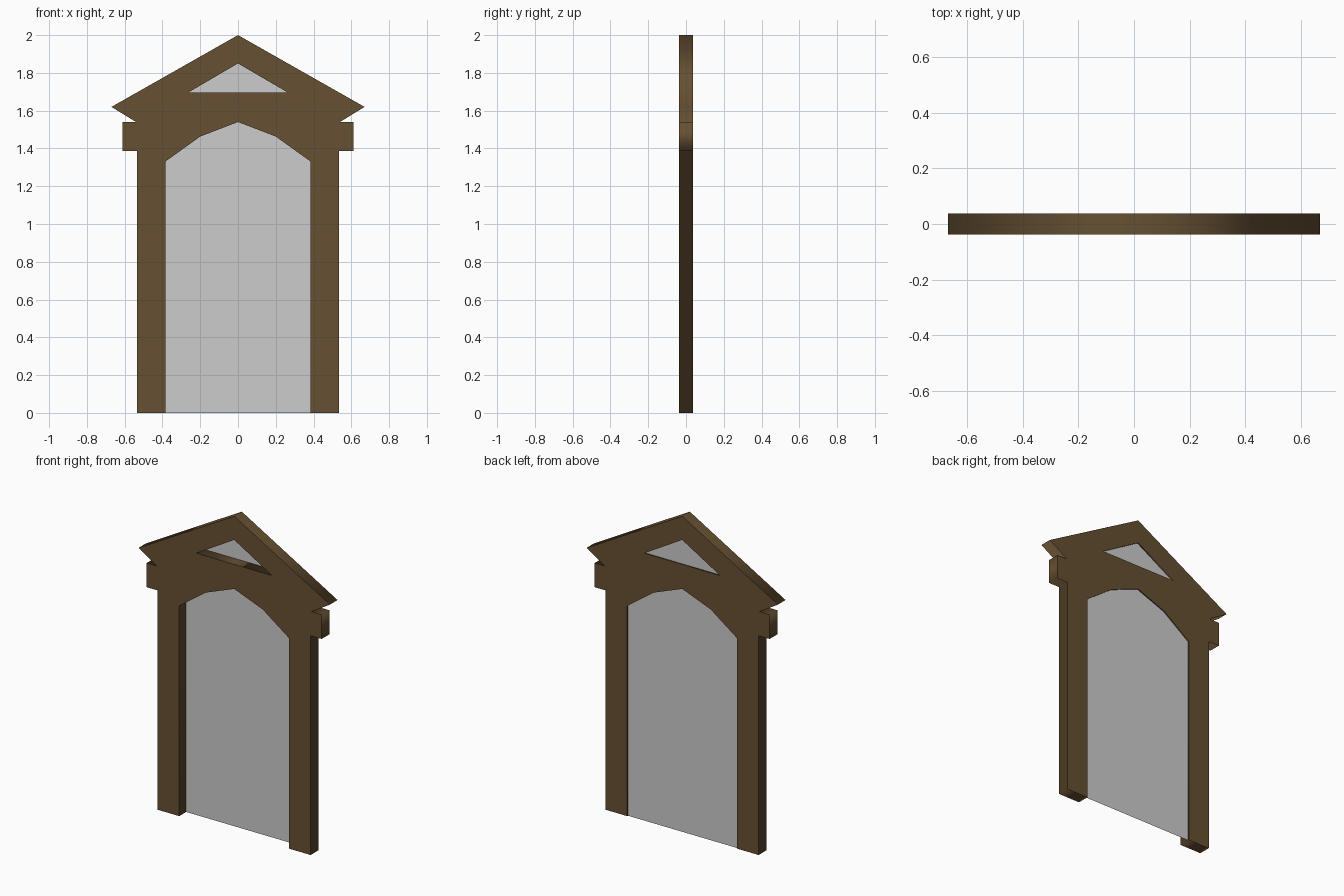
import bpy
from math import pi

cube = bpy.data.objects.get("Cube")
if cube:
    bpy.data.objects.remove(cube, do_unlink=True)

HALF_DEPTH = 0.038
PANE_Y = 0.031


def material(name, rgb):
    mat = bpy.data.materials.new(name)
    mat.use_nodes = True
    mat.diffuse_color = (*rgb, 1)
    mat.node_tree.nodes["Principled BSDF"].inputs["Base Color"].default_value = (*rgb, 1)
    return mat


def mirrored(half):
    """Close a right-hand profile, listed bottom to top, with its mirror image."""
    return half + [(-x, z) for x, z in reversed(half) if x > 0]


def flat_shape(name, outlines, mat, half_depth=0.0, y=0.0):
    """Upright filled shape; inner outlines become holes."""
    curve = bpy.data.curves.new(name, "CURVE")
    curve.dimensions = "2D"
    curve.fill_mode = "BOTH"
    curve.extrude = half_depth
    for outline in outlines:
        spline = curve.splines.new("POLY")
        spline.points.add(len(outline) - 1)
        for point, (x, z) in zip(spline.points, outline):
            point.co = (x, z, 0, 1)
        spline.use_cyclic_u = True
    curve.materials.append(mat)
    obj = bpy.data.objects.new(name, curve)
    obj.rotation_euler.x = pi / 2
    obj.location.y = y
    bpy.context.collection.objects.link(obj)
    # Turn the filled curve into a mesh
    bpy.ops.object.select_all(action="DESELECT")
    obj.select_set(True)
    bpy.context.view_layer.objects.active = obj
    bpy.ops.object.convert(target="MESH")
    return obj


wood = material("brown wood", (0.133, 0.080, 0.032))
glass = material("grey glass", (0.604, 0.604, 0.604))

# Right-hand profiles
arch = [(0.385, 0), (0.385, 1.33), (0.2, 1.463), (0, 1.54)]
gable_opening = mirrored([(0.265, 1.695), (0, 1.85)])
outside = [(0.535, 0), (0.535, 1.387), (0.612, 1.387), (0.612, 1.54),
           (0.54, 1.54), (0.67, 1.62), (0, 2)]

# Frame: posts, cornice and gable in one outline that runs back under the arch
left_half = [(-x, z) for x, z in reversed(outside[:-1])]
under_arch = [(-x, z) for x, z in arch] + list(reversed(arch[:-1]))
flat_shape("door_frame", [outside + left_half + under_arch, gable_opening],
           wood, HALF_DEPTH)

# Panes set close to the back of the frame
flat_shape("door_pane", [mirrored(arch)], glass, y=PANE_Y)
flat_shape("gable_pane", [gable_opening], glass, y=PANE_Y)
